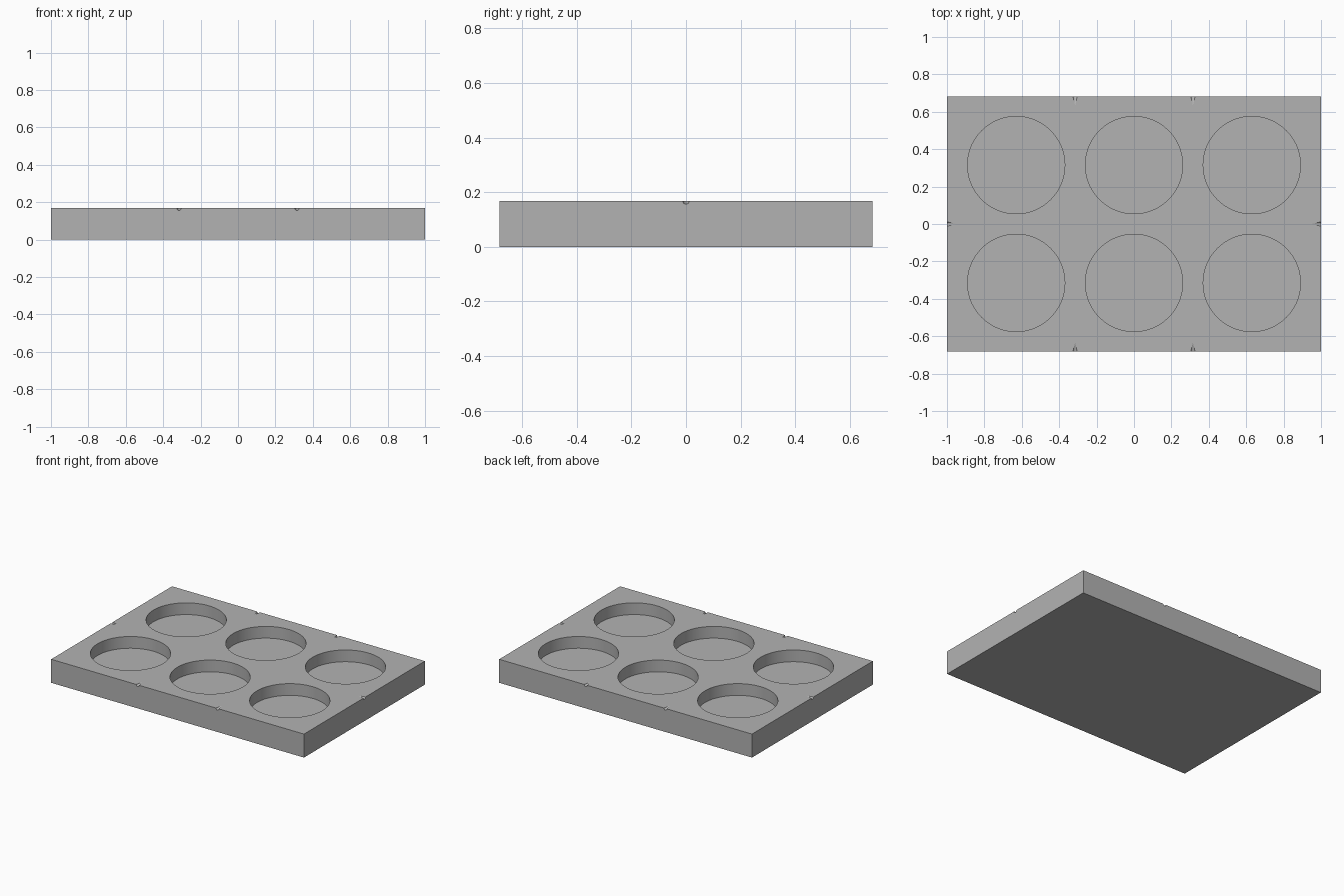
import bpy
import math
from mathutils import Vector

if "Cube" in bpy.data.objects:
    bpy.data.objects.remove(bpy.data.objects["Cube"], do_unlink=True)

LENGTH, WIDTH, HEIGHT = 2.0, 1.366, 0.168
PITCH, WELL_RADIUS, WELL_FLOOR = 0.63, 0.26, 0.084
NOTCH_RADIUS, NOTCH_LENGTH = 0.012, 0.05

grey = bpy.data.materials.new("plain grey")
grey.use_nodes = True
grey.diffuse_color = (0.45, 0.45, 0.45, 1)
grey.node_tree.nodes["Principled BSDF"].inputs["Base Color"].default_value = grey.diffuse_color

# Tray block
bpy.ops.mesh.primitive_cube_add(size=1, location=(0, 0, HEIGHT / 2))
tray = bpy.context.object
tray.name = "tray"
tray.scale = (LENGTH, WIDTH, HEIGHT)
bpy.ops.object.transform_apply(location=True, rotation=False, scale=True)
tray.data.materials.append(grey)
cutters = []


def well(x, y):
    """Round pocket open at the top."""
    bpy.ops.mesh.primitive_cylinder_add(vertices=96, radius=WELL_RADIUS, depth=0.2,
                                        location=(x, y, WELL_FLOOR + 0.1))
    cutters.append(bpy.context.object)


def notch(x, y, inward):
    """Tapered alignment mark running in from the rim."""
    direction = Vector(inward)
    overhang = 0.01
    length = NOTCH_LENGTH + overhang
    centre = Vector((x, y, HEIGHT)) + direction * (length / 2 - overhang)
    bpy.ops.mesh.primitive_cone_add(vertices=16, depth=length, location=centre,
                                    radius1=NOTCH_RADIUS * length / NOTCH_LENGTH, radius2=0,
                                    rotation=direction.to_track_quat("Z", "Y").to_euler())
    cutters.append(bpy.context.object)


# Two rows of three wells
for x in (-PITCH, 0, PITCH):
    for side in (-1, 1):
        well(x, side * PITCH / 2)

# Notches between the wells on every edge
for side in (-1, 1):
    notch(side * LENGTH / 2, 0, (-side, 0, 0))
    for x in (-PITCH / 2, PITCH / 2):
        notch(x, side * WIDTH / 2, (0, -side, 0))

# Cut everything out of the block
for number, cutter in enumerate(cutters):
    cutter.name = f"cutter_{number}"
    cutter.data.materials.append(grey)
    cut = tray.modifiers.new(cutter.name, "BOOLEAN")
    cut.operation = "DIFFERENCE"
    cut.solver = "EXACT"
    cut.object = cutter

bpy.ops.object.select_all(action="DESELECT")
tray.select_set(True)
bpy.context.view_layer.objects.active = tray
for modifier in list(tray.modifiers):
    bpy.ops.object.modifier_apply(modifier=modifier.name)
for cutter in cutters:
    bpy.data.objects.remove(cutter, do_unlink=True)
bpy.ops.object.shade_smooth_by_angle(angle=math.radians(30))
